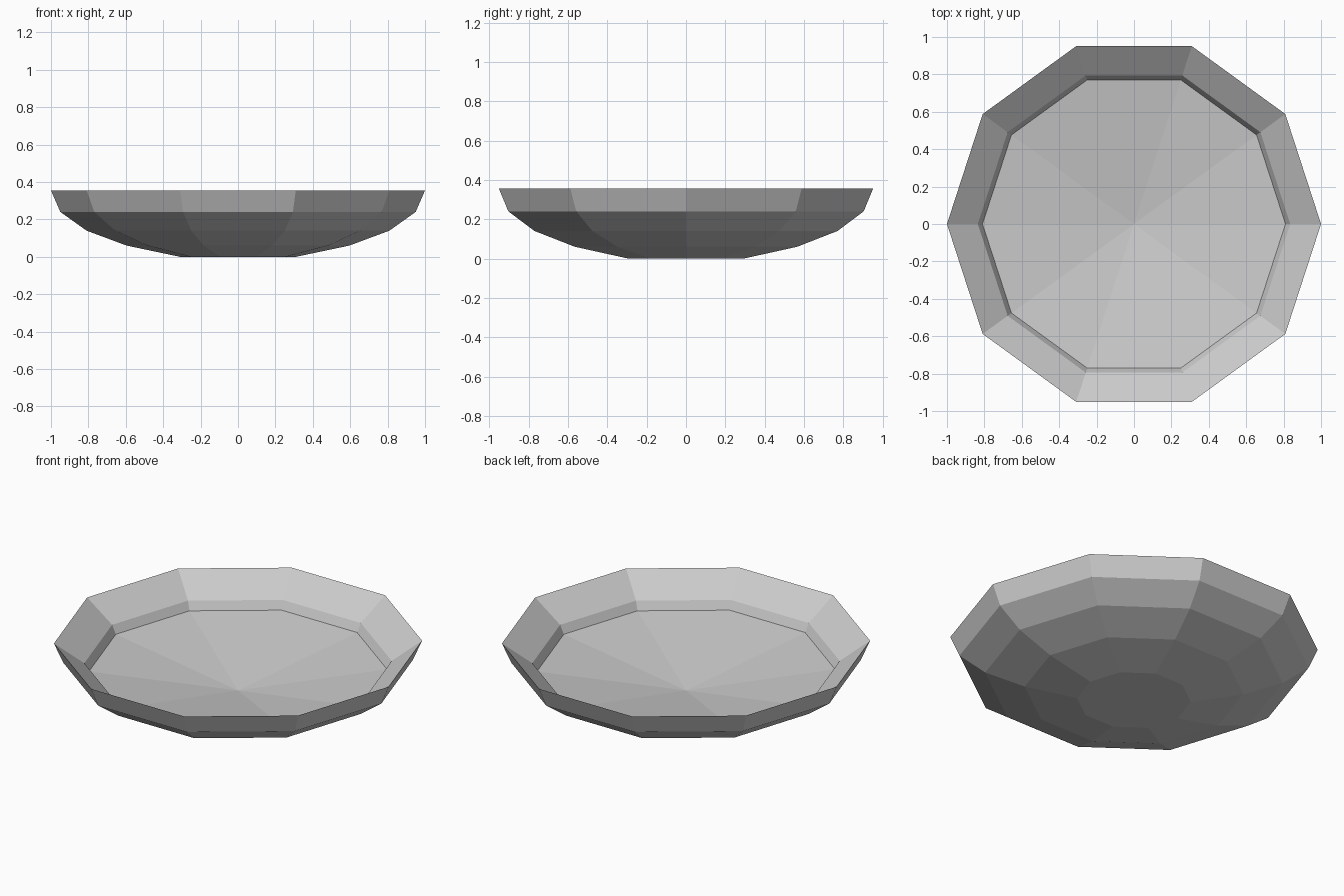
import bpy, bmesh
from math import cos, sin, pi

if "Cube" in bpy.data.objects:
    bpy.data.objects.remove(bpy.data.objects["Cube"])

SIDES = 10


def ring(bm, r, z):
    return [bm.verts.new((r * cos(2 * pi * i / SIDES), r * sin(2 * pi * i / SIDES), z))
            for i in range(SIDES)]


def bridge(bm, a, b):
    for i in range(SIDES):
        j = (i + 1) % SIDES
        bm.faces.new((a[i], a[j], b[j], b[i]))


# Radius, height: underside, up to the knife-edge rim, then down the inside
profile = [(0.31, 0), (0.595, 0.06), (0.81, 0.14), (0.95, 0.24), (1.0, 0.355),
           (0.835, 0.235), (0.81, 0.185)]

bm = bmesh.new()
rings = [ring(bm, r, z) for r, z in profile]
for a, b in zip(rings, rings[1:]):
    bridge(bm, a, b)

# Flat foot
bm.faces.new(list(reversed(rings[0])))

# Shallow dished floor meeting at a central point
centre = bm.verts.new((0, 0, 0.065))
for i in range(SIDES):
    bm.faces.new((rings[-1][i], rings[-1][(i + 1) % SIDES], centre))

bmesh.ops.recalc_face_normals(bm, faces=bm.faces)
mesh = bpy.data.meshes.new("bowl")
bm.to_mesh(mesh)
bm.free()
bowl = bpy.data.objects.new("bowl", mesh)
bpy.context.collection.objects.link(bowl)
